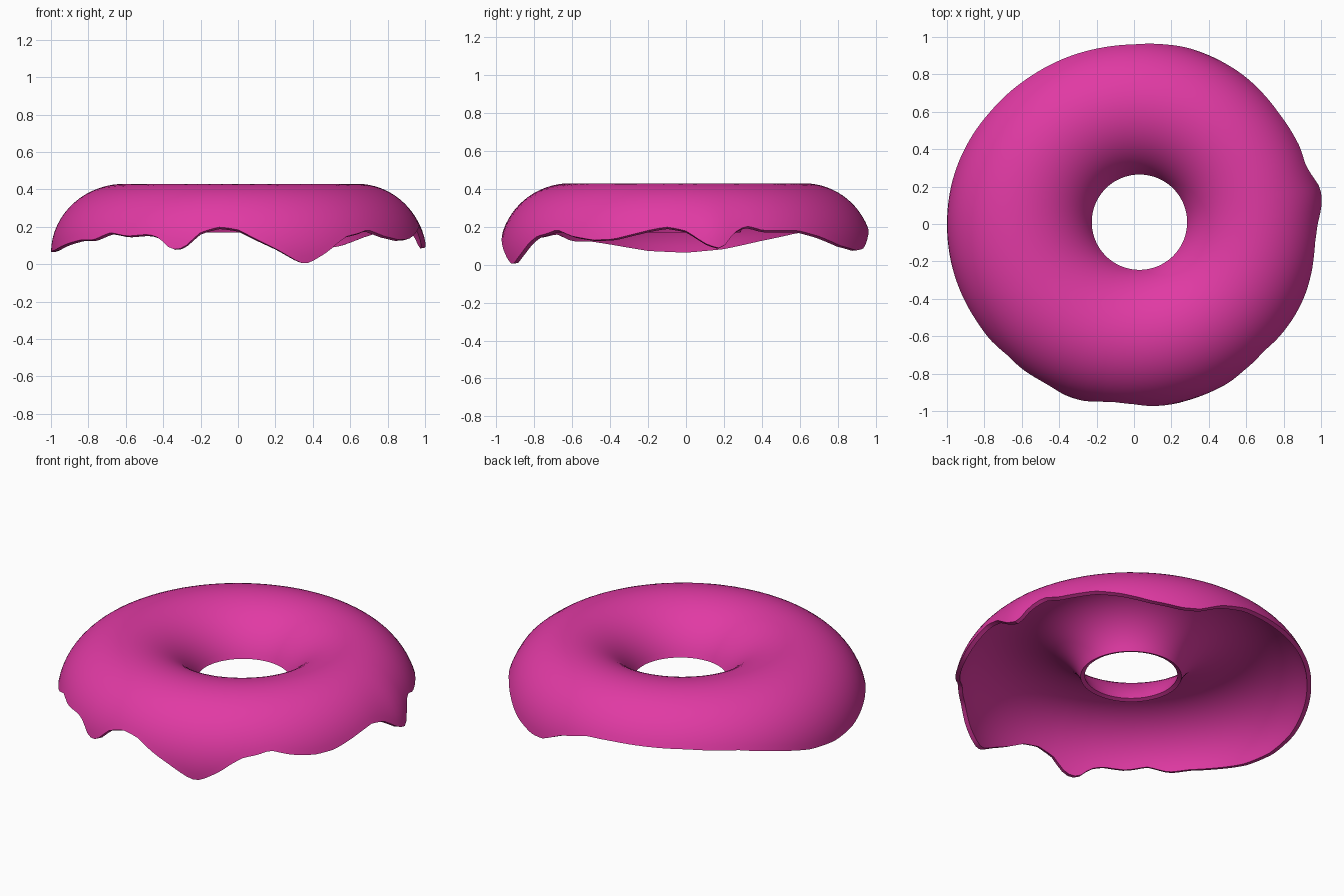
import bpy, bmesh, math

if "Cube" in bpy.data.objects:
    bpy.data.objects.remove(bpy.data.objects["Cube"])

# Height of the dripping outer edge: (angle in degrees from +x, z)
RIM = [(0, .18), (6, .11), (10, .085), (12, .1), (14, .15), (17, .19), (20, .205),
       (25, .18), (38, .18), (46, .15), (56, .1), (66, .075), (72, .085), (80, .15),
       (90, .195), (100, .2), (125, .195), (142, .175), (156, .13), (168, .085),
       (180, .065), (192, .075), (204, .11), (212, .13), (219, .13), (226, .17),
       (233, .15), (241, .16), (245, .14), (248, .09), (251, .075), (254, .1),
       (258, .17), (264, .2), (270, .185), (276, .13), (282, .08), (288, .02),
       (291, 0), (294, .02), (299, .07), (302, .11), (306, .15), (311, .165),
       (315, .185), (322, .15), (330, .13), (337, .135), (343, .16), (349, .185),
       (354, .2), (360, .18)]
RING, HEIGHT, MID_Z = 0.62, 0.37, 0.06
SEGMENTS, ROWS = 180, 28


def rim_height(deg):
    for (a0, z0), (a1, z1) in zip(RIM, RIM[1:]):
        if a0 <= deg <= a1:
            return z0 + (z1 - z0) * (deg - a0) / (a1 - a0)


def smooth_rim(deg):
    return (rim_height((deg - 1) % 360) + 2 * rim_height(deg) + rim_height((deg + 1) % 360)) / 4


# Icing shell: a ring section swept from the hole edge over the top to the drips
bm = bmesh.new()
grid = []
inner = math.pi - math.asin(0.12 / HEIGHT)
for i in range(SEGMENTS):
    deg = 360 * i / SEGMENTS
    t = math.radians(deg)
    outer = math.asin((smooth_rim(deg) - MID_Z) / HEIGHT)
    bulge = 0.016 * math.exp(-((deg - 9) / 6) ** 2)
    column = []
    for j in range(ROWS + 1):
        p = inner + (outer - inner) * j / ROWS
        c = math.cos(p)
        r = RING + (0.38 if c > 0 else 0.386) * c + bulge * max(c, 0) ** 4
        k = 0.5 - 0.5 * c          # the hole sits slightly off centre
        column.append(bm.verts.new((r * math.cos(t) + 0.03 * k,
                                    r * math.sin(t) * (0.985 + 0.015 * k) + 0.01 * k,
                                    MID_Z + HEIGHT * math.sin(p))))
    grid.append(column)
for i in range(SEGMENTS):
    a, b = grid[i], grid[(i + 1) % SEGMENTS]
    for j in range(ROWS):
        bm.faces.new((a[j], a[j + 1], b[j + 1], b[j]))
bm.normal_update()
if sum(f.normal.z for f in bm.faces) < 0:
    bmesh.ops.reverse_faces(bm, faces=bm.faces[:])

mesh = bpy.data.meshes.new("icing")
bm.to_mesh(mesh)
bm.free()
icing = bpy.data.objects.new("icing", mesh)
bpy.context.collection.objects.link(icing)

# Pink icing colour
pink = bpy.data.materials.new("pink icing")
pink.diffuse_color = (0.75, 0.042, 0.37, 1)
pink.use_nodes = True
pink.node_tree.nodes["Principled BSDF"].inputs["Base Color"].default_value = pink.diffuse_color
mesh.materials.append(pink)

# Shell thickness, grown inwards
shell = icing.modifiers.new("thickness", 'SOLIDIFY')
shell.thickness = 0.025
shell.offset = -1

bpy.context.view_layer.objects.active = icing
icing.select_set(True)
bpy.ops.object.modifier_apply(modifier=shell.name)
bpy.ops.object.shade_smooth_by_angle(angle=math.radians(40))
